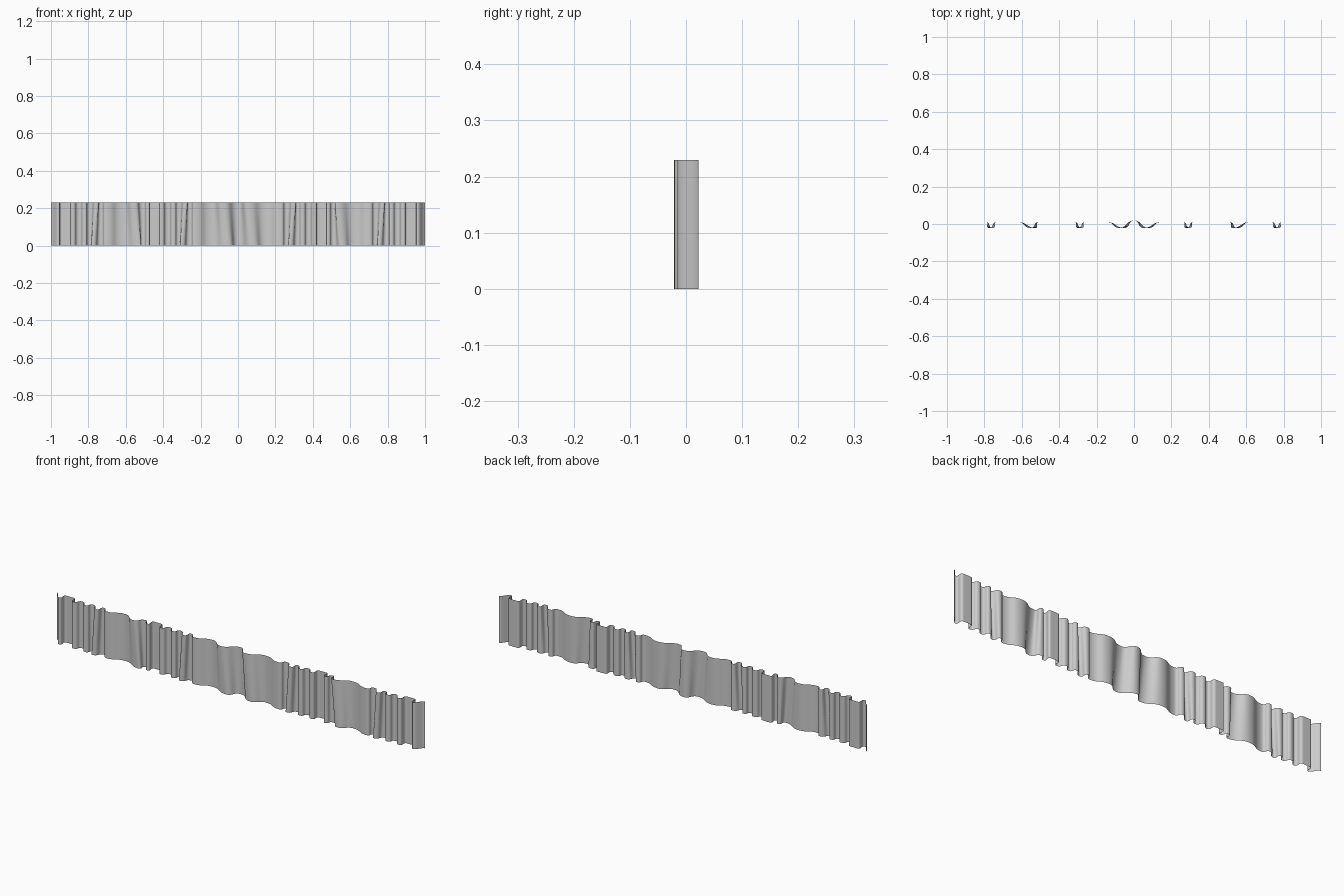
import bpy, bmesh, math

if "Cube" in bpy.data.objects:
    bpy.data.objects.remove(bpy.data.objects["Cube"])

HEIGHT = 0.23
STEPS = 10      # samples per fold side
ROWS = 6        # rows up the cloth

# One repeat of pleats: (x, depth y, lean of the fold from bottom to top)
PLEATS = [(-0.945, 0.019, 0), (-0.905, 0.019, 0), (-0.885, -0.015, 0),
          (-0.85, 0.01, 0), (-0.82, -0.015, 0), (-0.793, 0.01, 0),
          (-0.765, -0.021, 0.022), (-0.735, 0.01, 0), (-0.705, -0.014, 0),
          (-0.62, 0.011, 0), (-0.54, -0.021, -0.028), (-0.51, 0.01, 0),
          (-0.48, -0.015, 0)]
REPEAT = 0.475

# Left half of the cloth, from the free end to the centre crest
half = [(-1.0, 0.022, 0), (-0.962, -0.015, 0)] + PLEATS
half += [(x + REPEAT, y, lean) for x, y, lean in PLEATS[:-2]]
half += [(0, 0.019, 0)]
# The other half is the same cloth turned about the y axis
folds = half + [(-x, y, lean) for x, y, lean in reversed(half[:-1])]


def row_points(level):
    """Rounded meander through the folds at a height level from 0 to 1."""
    pts = []
    for (x0, y0, l0), (x1, y1, l1) in zip(folds, folds[1:]):
        a, b = x0 + l0 * (level - 0.5), x1 + l1 * (level - 0.5)
        bulge = 0 if y0 == y1 or abs(x0) == 1 or abs(x1) == 1 else 0.004
        for i in range(STEPS):
            t = i / STEPS
            x = a + (b - a) * t + bulge * math.sin(2 * math.pi * t)
            y = y0 + (y1 - y0) * (1 - math.cos(math.pi * t)) / 2
            pts.append((x, y, HEIGHT * level))
    pts.append((folds[-1][0], folds[-1][1], HEIGHT * level))
    return pts


# Pleated cloth sheet
bm = bmesh.new()
rows = [[bm.verts.new(p) for p in row_points(r / ROWS)] for r in range(ROWS + 1)]
for low, high in zip(rows, rows[1:]):
    for i in range(len(low) - 1):
        bm.faces.new((low[i], low[i + 1], high[i + 1], high[i])).smooth = True
mesh = bpy.data.meshes.new("pleated_curtain")
bm.to_mesh(mesh)
bm.free()
curtain = bpy.data.objects.new("pleated_curtain", mesh)
bpy.context.collection.objects.link(curtain)

# Grey cloth colour
grey = bpy.data.materials.new("cloth_grey")
grey.use_nodes = True
colour = (0.6, 0.6, 0.6, 1)
grey.diffuse_color = colour
grey.node_tree.nodes["Principled BSDF"].inputs["Base Color"].default_value = colour
mesh.materials.append(grey)
